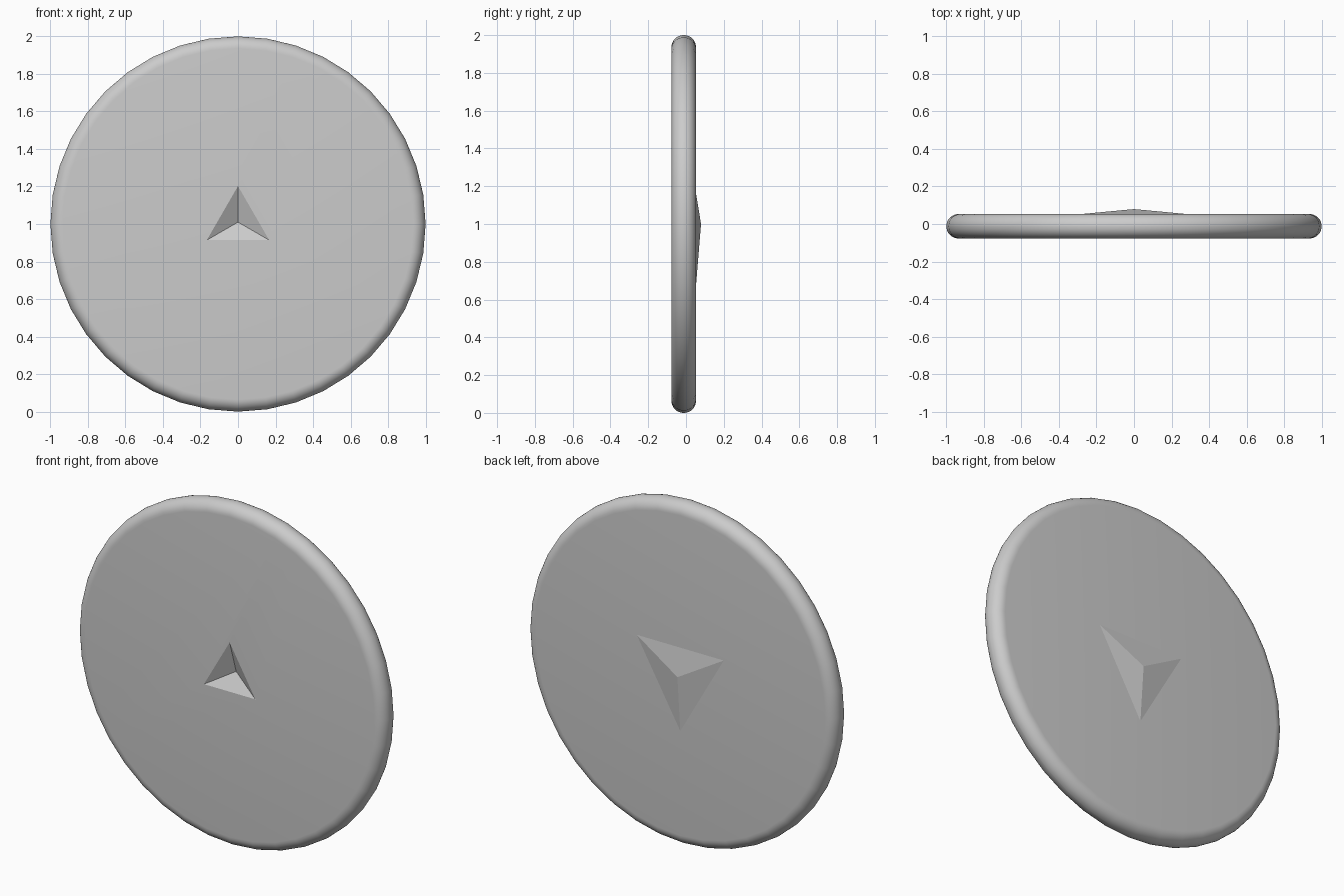
import bpy
from math import radians, pi

if "Cube" in bpy.data.objects:
    bpy.data.objects.remove(bpy.data.objects["Cube"])

THICK = 0.13
BACK = 0.053          # y of the rear face
FRONT = BACK - THICK  # y of the front face


def pyramid(name, radius, depth, y_base, z, turn, direction=1):
    """Three-sided pyramid with its base at y_base and its tip towards +y."""
    bpy.ops.mesh.primitive_cone_add(vertices=3, radius1=radius, radius2=0, depth=depth)
    ob = bpy.context.object
    ob.name = name
    # spin the triangle, then lay the axis along +y
    ob.rotation_euler = (-pi / 2, 0, 0)
    bpy.ops.object.transform_apply(location=False, rotation=True, scale=False)
    ob.rotation_euler = (0, turn, 0)
    ob.location = (0, y_base + depth / 2, z)
    bpy.ops.object.transform_apply(location=True, rotation=True, scale=False)
    # turn the triangle so one corner points exactly up or down
    return ob


def point_corner(ob, z, up):
    """Rotate about y in right-angle steps until a corner points up or down."""
    for _ in range(4):
        zs = [v.co.z - z for v in ob.data.vertices]
        hi, lo = max(zs), -min(zs)
        if (hi > lo * 1.5) if up else (lo > hi * 1.5):
            return
        for v in ob.data.vertices:
            v.co.x, v.co.z = v.co.z - z, z - v.co.x


# disc with a fully rounded rim
bpy.ops.mesh.primitive_cylinder_add(vertices=40, radius=1, depth=THICK)
disc = bpy.context.object
disc.name = "disc"
disc.rotation_euler = (pi / 2, 0, 0)
disc.location = (0, (FRONT + BACK) / 2, 1)
bpy.ops.object.transform_apply(location=True, rotation=True, scale=False)
bev = disc.modifiers.new("round_rim", "BEVEL")
bev.width = THICK / 2 - 0.001
bev.segments = 8
bev.limit_method = "ANGLE"
bev.angle_limit = radians(40)
bpy.ops.object.modifier_apply(modifier="round_rim")
bpy.ops.object.shade_smooth_by_angle(angle=radians(30))

# triangular dent in the front face (cutter starts a little before the face)
dent_depth, lead = 0.06, 0.02
grow = (dent_depth + lead) / dent_depth
cutter = pyramid("dent_cutter", 0.192 * grow, dent_depth + lead, FRONT - lead, 1.01, 0)
point_corner(cutter, 1.01, True)
cutter.hide_render = True
cutter.hide_set(True)
cut = disc.modifiers.new("dent", "BOOLEAN")
cut.operation = "DIFFERENCE"
cut.solver = "EXACT"
cut.object = cutter

# low pyramid on the rear face, pointing down
boss = pyramid("rear_pyramid", 0.331, 0.027, BACK - 0.0005, 1.0, 0)
point_corner(boss, 1.0, False)
